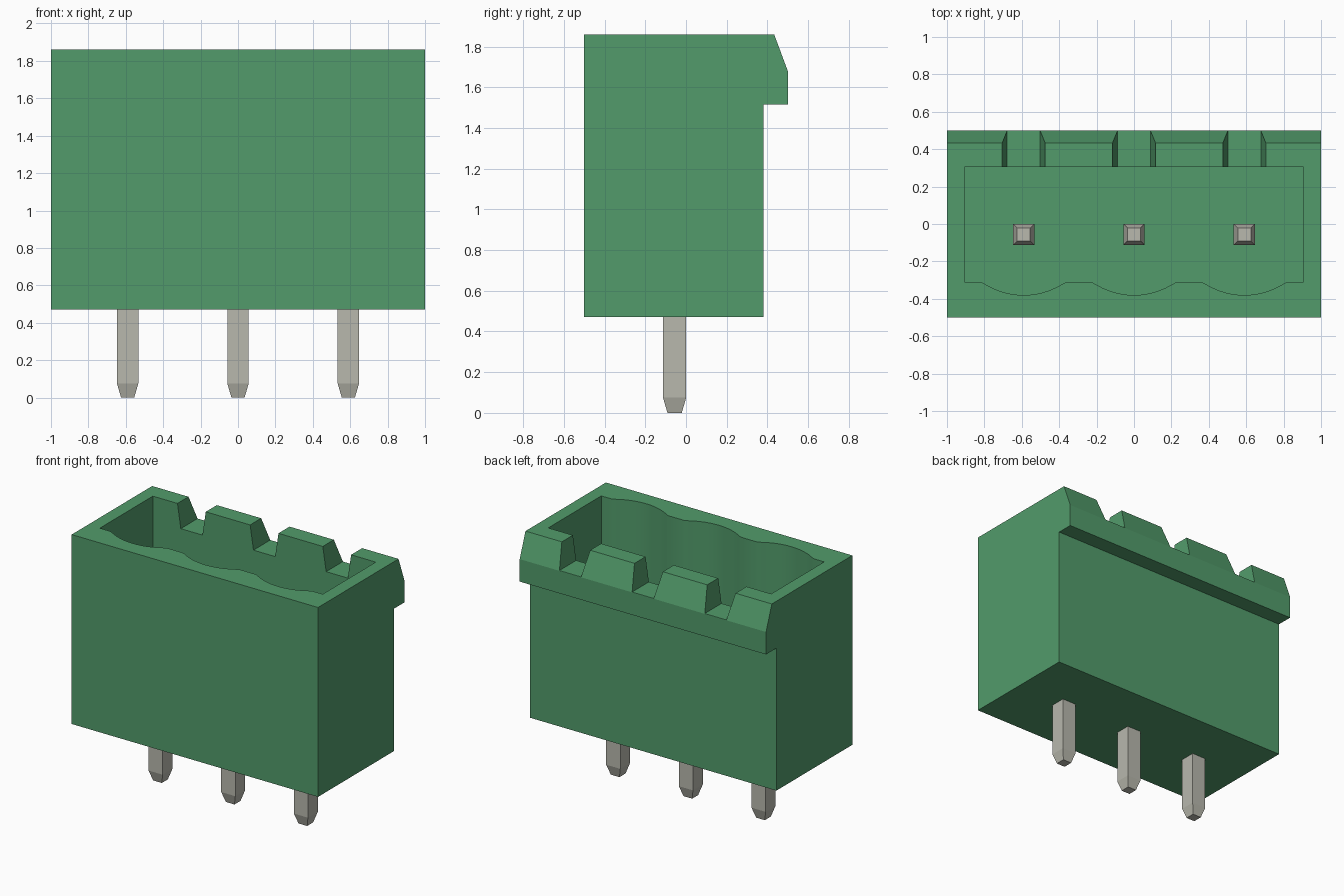
import bpy, bmesh, math
from mathutils import Vector

old = bpy.data.objects.get("Cube")
if old:
    bpy.data.objects.remove(old, do_unlink=True)


def material(name, rgb, rough):
    m = bpy.data.materials.new(name)
    m.use_nodes = True
    color = (*rgb, 1)
    m.diffuse_color = color
    bsdf = m.node_tree.nodes["Principled BSDF"]
    bsdf.inputs["Base Color"].default_value = color
    bsdf.inputs["Roughness"].default_value = rough
    return m


green = material("green plastic", (0.085, 0.33, 0.147), 0.6)
metal = material("tinned metal", (0.48, 0.48, 0.42), 0.5)


def finish(name, bm, mat):
    bmesh.ops.recalc_face_normals(bm, faces=bm.faces)
    mesh = bpy.data.meshes.new(name)
    bm.to_mesh(mesh)
    bm.free()
    mesh.materials.append(mat)
    ob = bpy.data.objects.new(name, mesh)
    bpy.context.collection.objects.link(ob)
    return ob


def prism(name, points, sweep, mat):
    """Extrude a closed planar outline along a vector."""
    bm = bmesh.new()
    face = bm.faces.new([bm.verts.new(p) for p in points])
    top = bmesh.ops.extrude_face_region(bm, geom=[face])["geom"]
    verts = [g for g in top if isinstance(g, bmesh.types.BMVert)]
    bmesh.ops.translate(bm, verts=verts, vec=Vector(sweep))
    return finish(name, bm, mat)


def select_only(ob):
    bpy.ops.object.select_all(action='DESELECT')
    ob.select_set(True)
    bpy.context.view_layer.objects.active = ob


def cut(target, cutter):
    cutter.hide_render = True
    mod = target.modifiers.new("cut", 'BOOLEAN')
    mod.operation = 'DIFFERENCE'
    mod.solver = 'EXACT'
    mod.object = cutter
    select_only(target)
    bpy.ops.object.modifier_apply(modifier=mod.name)
    bpy.data.objects.remove(cutter, do_unlink=True)


PITCH = 0.59
CENTRES = [-PITCH, 0, PITCH]
BASE, TOP, FLOOR, LEDGE = 0.47, 1.86, 0.8, 1.682

# Housing: side profile with the overhanging latch lip at the back
profile = [(-0.5, BASE), (0.38, BASE), (0.38, 1.515), (0.5, 1.515),
           (0.5, 1.68), (0.433, TOP), (-0.5, TOP)]
housing = prism("housing", [(-1, y, z) for y, z in profile], (2, 0, 0), green)

# Socket cavity with one shallow scallop per pin in its front wall
half, sag, deep = 0.2, 0.055, -0.38
radius = (half ** 2 + sag ** 2) / (2 * sag)
sweep = math.asin(half / radius)
outline = [(0.905, 0.305), (-0.905, 0.305), (-0.905, -0.31)]
for cx in CENTRES:
    outline.append((cx - 0.235, -0.31))
    outline.append((cx - 0.22, -0.314))
    for i in range(13):
        a = sweep * (i / 6 - 1)
        outline.append((cx + radius * math.sin(a),
                        deep + radius * (1 - math.cos(a))))
    outline.append((cx + 0.22, -0.314))
    outline.append((cx + 0.235, -0.31))
outline.append((0.905, -0.31))
cut(housing, prism("cavity_cutter", [(x, y, FLOOR) for x, y in outline],
                   (0, 0, 1.3), green))

# Tapered notches through the back rim
flare = (0.115 - 0.088) / (TOP - LEDGE)
high = TOP + 0.1
wide = 0.088 + flare * (high - LEDGE)
for cx in CENTRES:
    shape = [(cx - 0.088, LEDGE), (cx + 0.088, LEDGE),
             (cx + wide, high), (cx - wide, high)]
    cut(housing, prism("notch_cutter", [(x, 0.2, z) for x, z in shape],
                       (0, 0.5, 0), green))

select_only(housing)
bpy.ops.object.shade_smooth_by_angle(angle=math.radians(20))

# Square pins with tapered tips at both ends
PIN_Y = -0.056
rings = [(0, 0.035), (0.075, 0.057), (1.33, 0.057), (1.4, 0.035)]
for name, cx in zip(("right_pin", "middle_pin", "left_pin"), CENTRES):
    bm = bmesh.new()
    loops = [[bm.verts.new((cx + sx * r, PIN_Y + sy * r, z))
              for sx, sy in ((-1, -1), (1, -1), (1, 1), (-1, 1))]
             for z, r in rings]
    for a, b in zip(loops, loops[1:]):
        for i in range(4):
            j = (i + 1) % 4
            bm.faces.new((a[i], a[j], b[j], b[i]))
    bm.faces.new(loops[0])
    bm.faces.new(loops[-1])
    finish(name, bm, metal)
